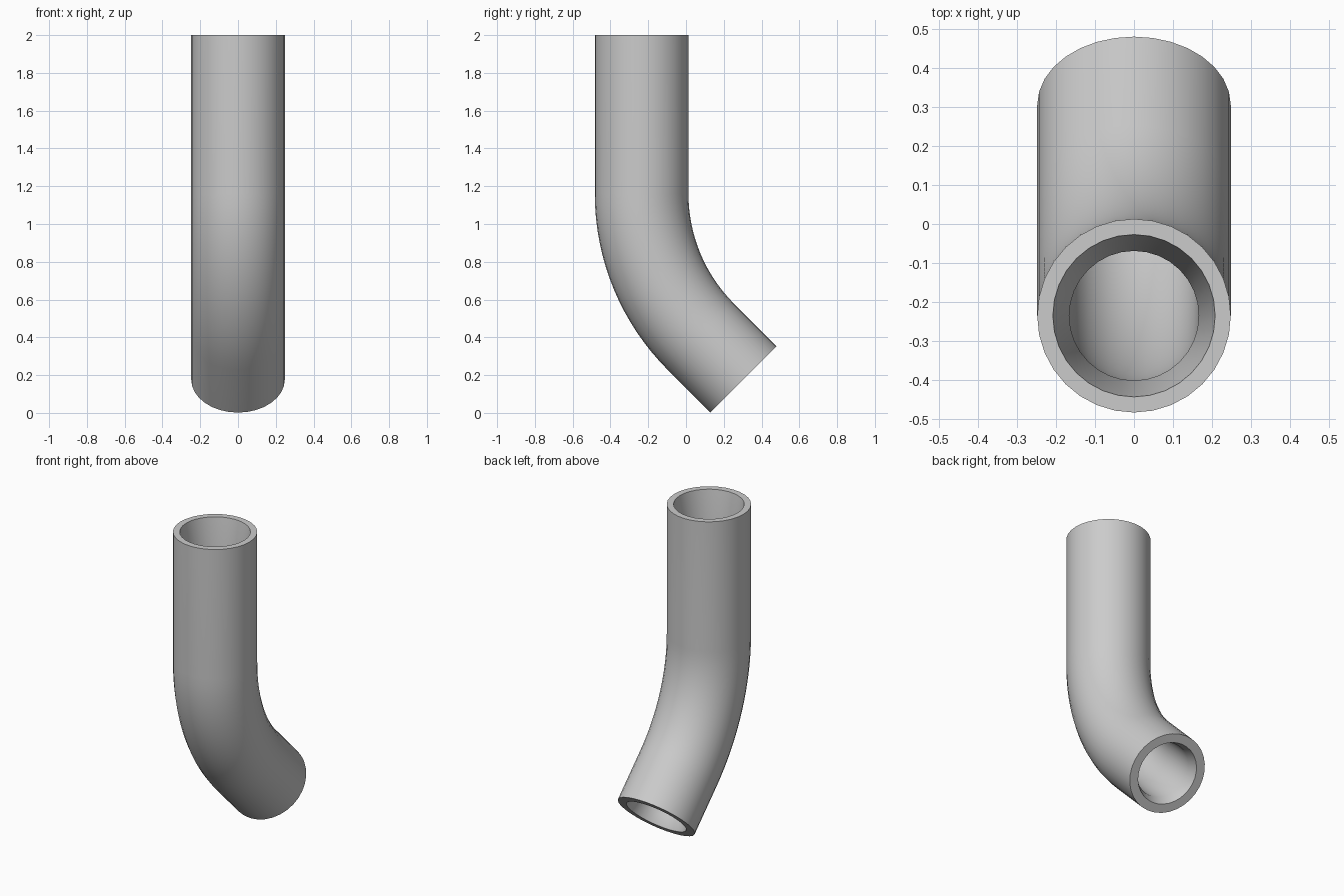
import bpy, bmesh, math
from mathutils import Vector

if "Cube" in bpy.data.objects:
    bpy.data.objects.remove(bpy.data.objects["Cube"])

SIDES = 32
AXIS_Y = -0.235
TOP_LEN, BEND_R, BEND, END_LEN = 0.84, 1.07, math.radians(45), 0.32
ARC_LEN = BEND_R * BEND
TOTAL = TOP_LEN + ARC_LEN + END_LEN


def frame(s):
    """Centre and cross direction of the pipe axis at distance s from the top."""
    a = min(max((s - TOP_LEN) / BEND_R, 0), BEND)
    centre = Vector((0, AXIS_Y + BEND_R * (1 - math.cos(a)),
                     2 - TOP_LEN - BEND_R * math.sin(a)))
    tangent = Vector((0, math.sin(a), -math.cos(a)))
    if s < TOP_LEN:
        centre.z = 2 - s
    else:
        centre += tangent * max(0, s - TOP_LEN - ARC_LEN)
    return centre, Vector((0, math.cos(a), math.sin(a)))


def ring(bm, s, radius):
    centre, across = frame(s)
    angles = [2 * math.pi * i / SIDES for i in range(SIDES)]
    return [bm.verts.new(centre + radius * (math.cos(t) * Vector((1, 0, 0))
                                           + math.sin(t) * across)) for t in angles]


# Outer wall from top to bottom, then the bore back up to the top
bend = [TOP_LEN + ARC_LEN * i / 16 for i in range(17)]
outer = [(s, 0.248) for s in [0] + bend + [TOTAL]]
bore = [(0, 0.208), (0.3, 0.166)] + [(s, 0.166) for s in bend]
bore += [(TOTAL - 0.06, 0.17), (TOTAL, 0.193)]

bm = bmesh.new()
loops = [ring(bm, s, r) for s, r in outer + bore[::-1]]
for j, low in enumerate(loops):
    high = loops[(j + 1) % len(loops)]
    for i in range(SIDES):
        k = (i + 1) % SIDES
        bm.faces.new((low[i], low[k], high[k], high[i]))
bmesh.ops.recalc_face_normals(bm, faces=bm.faces)
mesh = bpy.data.meshes.new("bent_pipe")
bm.to_mesh(mesh)
bm.free()

pipe = bpy.data.objects.new("bent_pipe", mesh)
bpy.context.collection.objects.link(pipe)

# Plain grey finish
grey = bpy.data.materials.new("light_grey")
grey.use_nodes = True
colour = (0.6, 0.6, 0.6, 1)
grey.diffuse_color = colour
grey.node_tree.nodes["Principled BSDF"].inputs["Base Color"].default_value = colour
mesh.materials.append(grey)

bpy.ops.object.select_all(action='DESELECT')
pipe.select_set(True)
bpy.context.view_layer.objects.active = pipe
bpy.ops.object.shade_smooth_by_angle(angle=math.radians(30))
